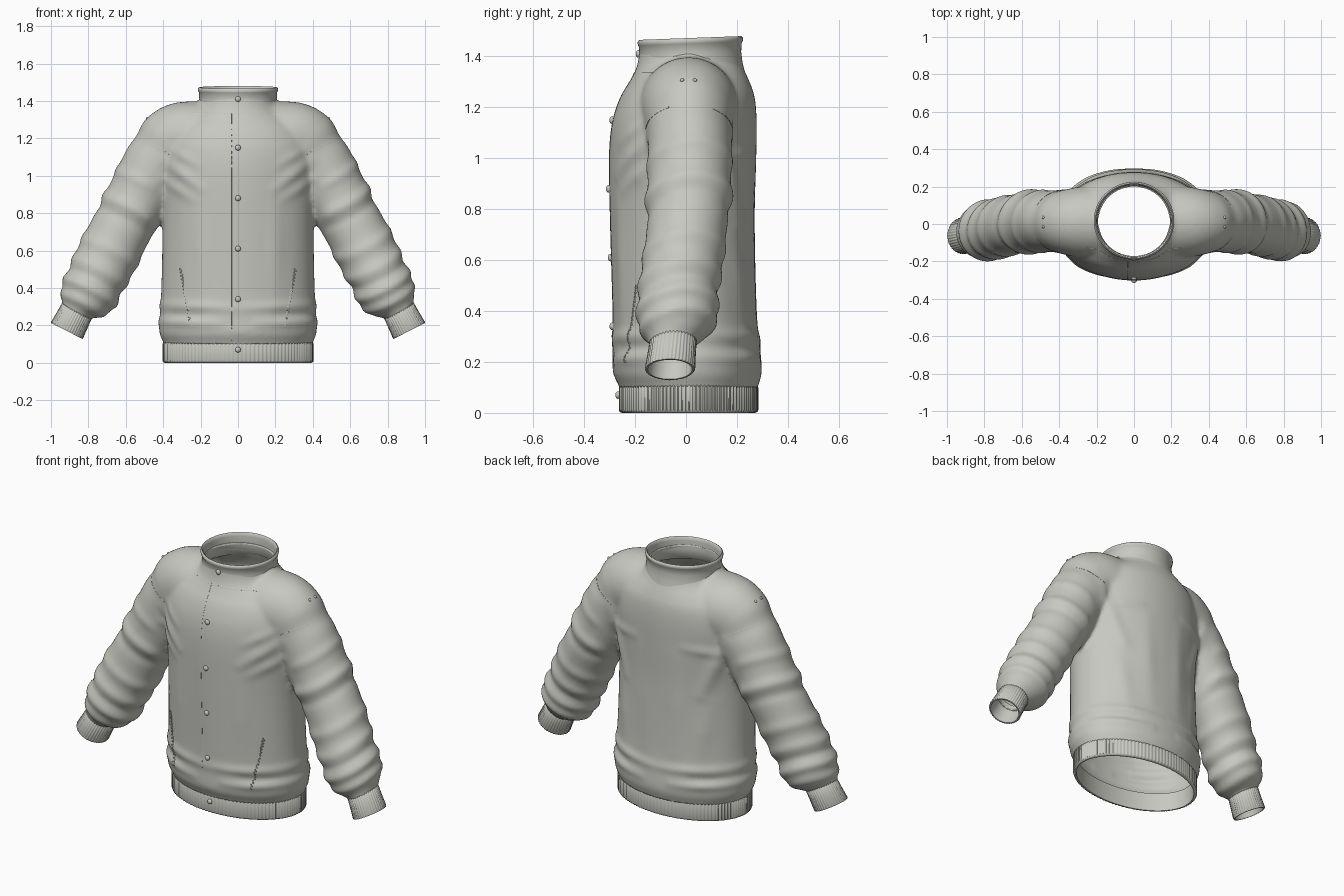
import bpy, bmesh, math
from mathutils import Vector
from mathutils.bvhtree import BVHTree

cube = bpy.data.objects.get("Cube")
if cube:
    bpy.data.objects.remove(cube, do_unlink=True)

cloth = bpy.data.materials.new("warm_grey_cloth")
cloth.use_nodes = True
COLOUR = (0.58, 0.58, 0.54, 1)
cloth.diffuse_color = COLOUR
cloth.node_tree.nodes["Principled BSDF"].inputs["Base Color"].default_value = COLOUR


def add_object(name, bm, angle=60):
    """Turn a bmesh into a shaded, coloured object."""
    mesh = bpy.data.meshes.new(name)
    bm.to_mesh(mesh)
    bm.free()
    mesh.materials.append(cloth)
    obj = bpy.data.objects.new(name, mesh)
    bpy.context.collection.objects.link(obj)
    bpy.ops.object.select_all(action='DESELECT')
    obj.select_set(True)
    bpy.context.view_layer.objects.active = obj
    bpy.ops.object.shade_smooth_by_angle(angle=math.radians(angle))
    return obj


def smooth_rows(rows, steps=6):
    """Catmull-Rom interpolation between rows of numbers."""
    out = []
    for i in range(len(rows) - 1):
        quad = [rows[max(i - 1, 0)], rows[i], rows[i + 1], rows[min(i + 2, len(rows) - 1)]]
        for k in range(steps):
            t = k / steps
            out.append([b + t / 2 * (c - a + t * (2*a - 5*b + 4*c - d + t * (3*(b - c) + d - a)))
                        for a, b, c, d in zip(*quad)])
    return out + [rows[-1]]


def loft(bm, rings, closed=False):
    """Skin rings of points; either cap the ends or join last to first."""
    loops = [[bm.verts.new(p) for p in ring] for ring in rings]
    n = len(loops[0])
    for a, b in zip(loops, loops[1:] + (loops[:1] if closed else [])):
        for j in range(n):
            bm.faces.new((a[j], a[(j + 1) % n], b[(j + 1) % n], b[j]))
    if not closed:
        bm.faces.new(loops[0][::-1])
        bm.faces.new(loops[-1])


def oval(centre, u, v, n, rib=0.0):
    """Ellipse of points with half axes u and v and optional knitted ribs."""
    pts = []
    for j in range(n):
        a = 2 * math.pi * j / n
        r = 1 - rib * (j % 4 in (2, 3))
        pts.append(Vector(centre) + r * (math.cos(a) * Vector(u) + math.sin(a) * Vector(v)))
    return pts


# Torso profile: height, half width, front y, back y
TORSO = [(.06, .385, -.25, .27), (.11, .40, -.265, .285), (.16, .42, -.287, .298),
         (.25, .42, -.287, .292), (.40, .41, -.288, .278), (.75, .405, -.298, .27),
         (1.0, .42, -.302, .276), (1.14, .42, -.29, .278), (1.24, .385, -.258, .27),
         (1.30, .32, -.222, .25), (1.35, .24, -.197, .228), (1.40, .203, -.185, .212),
         (1.45, .20, -.18, .21)]
# Sleeve: centre x, centre z, centre y, half width, half depth, tilt
SLEEVE = [(.10, 1.2, .01, .195, .2, 90), (.28, 1.2, .01, .197, .19, 78),
          (.355, 1.16, .01, .2, .175, 50), (.385, 1.11, .012, .19, .166, 34),
          (.44, 1.05, .015, .18, .165, 27), (.568, .815, .01, .166, .162, 27),
          (.635, .695, 0, .163, .157, 27), (.695, .575, -.015, .162, .155, 27),
          (.758, .45, -.033, .157, .156, 27), (.80, .36, -.035, .149, .15, 27),
          (.835, .305, -.045, .12, .12, 27), (.865, .27, -.055, .084, .088, 27),
          (.90, .20, -.06, .078, .083, 27)]

solid = bmesh.new()
loft(solid, [oval((0, (f + b) / 2, z), (w, 0, 0), (0, (b - f) / 2, 0), 72)
             for z, w, f, b in smooth_rows(TORSO)])
for side in (-1, 1):
    rings = []
    for x, z, y, w, d, tilt in smooth_rows(SLEEVE):
        a = math.radians(tilt)
        rings.append(oval((side * x, y, z), (side * w * math.cos(a), 0, w * math.sin(a)), (0, d, 0), 48))
    loft(solid, rings)
bmesh.ops.recalc_face_normals(solid, faces=solid.faces)

# Merge torso and sleeves into one soft skin
blank = add_object("body_blank", solid)
remesh = blank.modifiers.new("merge", 'REMESH')
remesh.mode = 'VOXEL'
remesh.voxel_size = 0.013
soften = blank.modifiers.new("soften", 'SMOOTH')
soften.iterations = 8
merged = bpy.data.meshes.new_from_object(blank.evaluated_get(bpy.context.evaluated_depsgraph_get()))
bpy.data.objects.remove(blank, do_unlink=True)
skin = bmesh.new()
skin.from_mesh(merged)
bpy.data.meshes.remove(merged)
skin.normal_update()

# Folds: start x z, end x z, height, width, face (-1 front, 1 back, 0 both)
FOLDS = [(.39, 1.08, .2, .93, .012, .022, -1), (.4, .98, .25, .88, .009, .02, -1),
         (.36, 1.14, .22, 1.06, .007, .018, -1), (.2, .85, .2, .35, .006, .03, -1),
         (.38, 1.1, .25, .75, .014, .025, 1), (.37, 1.0, .16, 1.02, .008, .02, 1),
         (.12, .95, .1, .4, .006, .035, 1), (.28, .7, .24, .35, .007, .03, 1),
         (0, .29, .42, .31, .011, .018, 0), (.1, .21, .42, .22, .012, .018, 0),
         (.2, .25, .42, .26, -.006, .015, 0)]
# Sleeve creases: distance down the arm, height, width
CREASES = [(.09, .007, .022), (.24, .013, .025), (.31, -.005, .02), (.49, .009, .025),
           (.61, .009, .022), (.67, -.005, .015), (.73, .012, .02), (.81, .01, .018)]
ARM = Vector((.454, 0, -.891))
for v in skin.verts:
    x, y, z = abs(v.co.x), v.co.y, v.co.z
    lift = 0
    if x < .46:
        for x0, z0, x1, z1, height, width, face in FOLDS:
            if face * y < 0:
                continue
            dx, dz = x1 - x0, z1 - z0
            t = ((x - x0) * dx + (z - z0) * dz) / (dx * dx + dz * dz)
            t = min(max(t, 0), 1)
            far = (x - x0 - t * dx) ** 2 + (z - z0 - t * dz) ** 2
            lift += height * (1 - .6 * abs(2 * t - 1)) * math.exp(-far / (2 * width * width))
    if x > .43 and z < 1.25:
        s = (Vector((x, 0, z)) - Vector((.44, 0, 1.05))).dot(ARM)
        s += .025 * math.sin(9 * y + math.copysign(1, v.co.x))
        fade = min((x - .43) / .06, 1)
        lift += fade * sum(h * math.exp(-(s - p) ** 2 / (2 * w * w)) for p, h, w in CREASES)
    v.co += v.normal * lift
skin.normal_update()
surface = BVHTree.FromBMesh(skin)


def on_body(x, z, face=-1):
    """Point on the front (-1) or back (1) of the garment."""
    hit = surface.ray_cast(Vector((x, face * 2, z)), Vector((0, -face, 0)))
    return hit[0], hit[1]


# Open the hem, neck and wrists, then give the cloth thickness
def cut(centre, normal, keep_away=0):
    faces = [f for f in skin.faces if f.calc_center_median().x * math.copysign(1, centre[0]) > keep_away]
    geom = set(faces)
    for f in faces:
        geom.update(f.verts)
        geom.update(f.edges)
    bmesh.ops.bisect_plane(skin, geom=list(geom), plane_co=centre, plane_no=normal, clear_outer=True)


cut((0, 0, .1), (0, 0, -1), -9)
cut((0, 0, 1.42), (0, 0, 1), -9)
for side in (-1, 1):
    cut((side * .872, -.055, .255), (side * ARM.x, 0, ARM.z), .7)
body = add_object("jacket_body", skin, 80)
thick = body.modifiers.new("cloth_thickness", 'SOLIDIFY')
thick.thickness = 0.01
thick.offset = -1


# Ribbed hem band: height, inset
bm = bmesh.new()
HEM = [(.0, .012), (.004, .003), (.012, 0), (.1, 0), (.113, .006), (.113, .022), (.0, .02)]
loft(bm, [oval((0, .01, z), (.404 - i, 0, 0), (0, .274 - i, 0), 440, .012 if i < .01 else 0)
          for z, i in HEM], True)
bmesh.ops.recalc_face_normals(bm, faces=bm.faces)
add_object("hem_band", bm, 50)

# Ribbed cuffs
CUFF = [(0, .084), (.006, .09), (.06, .092), (.126, .096), (.132, .093), (.132, .084), (0, .077)]
for side, label in ((1, "left"), (-1, "right")):
    bm = bmesh.new()
    loft(bm, [oval((side * (.856 + .454 * s), -.05 - .1 * s, .288 - .891 * s),
                   (side * .891 * r, 0, .454 * r), (0, r * 1.03, 0), 160, .03 if r > .085 else 0)
              for s, r in CUFF], True)
    bmesh.ops.recalc_face_normals(bm, faces=bm.faces)
    add_object(label + "_cuff", bm, 50)

# Standing collar with a piped rim, leaning up toward the back
bm = bmesh.new()
COLLAR = [(1.33, .222), (1.37, .212), (1.41, .207), (1.445, .209), (1.45, .213), (1.46, .215),
          (1.468, .213), (1.472, .207), (1.468, .201), (1.45, .199), (1.40, .195), (1.35, .2)]
loft(bm, [[p + Vector((0, 0, p.y * .037)) for p in oval((0, .017, z), (r, 0, 0), (0, r * .965, 0), 96)]
          for z, r in COLLAR], True)
bmesh.ops.recalc_face_normals(bm, faces=bm.faces)
add_object("collar", bm)

# Snap buttons down the front
bm = bmesh.new()
for z in (.07, .34, .61, .88, 1.15, 1.41):
    y = {.07: -.264, 1.41: -.184}.get(z) or on_body(0, z)[0].y
    made = bmesh.ops.create_uvsphere(bm, u_segments=16, v_segments=8, radius=.015)
    for v in made["verts"]:
        v.co = Vector((v.co.x, v.co.y * .7 + y - .003, v.co.z + z))
add_object("snap_buttons", bm)


def seam(name, start, end, face=-1, steps=40):
    """Thin raised stitch line laid over the cloth."""
    rings = []
    for k in range(steps + 1):
        t = k / steps
        p, n = on_body(start[0] + t * (end[0] - start[0]), start[1] + t * (end[1] - start[1]), face)
        if p is None:
            continue
        along = Vector((end[0] - start[0], 0, end[1] - start[1]))
        rings.append(oval(p, n * .002, n.cross(along).normalized() * .003, 6))
    seam_mesh = bmesh.new()
    loft(seam_mesh, rings)
    bmesh.ops.recalc_face_normals(seam_mesh, faces=seam_mesh.faces)
    add_object(name, seam_mesh)


# Placket edge, yoke and sleeve seams
seam("placket_seam", (-.036, .12), (-.036, 1.34))
seam("front_yoke_seam", (-.25, 1.335), (.25, 1.335))
for side, label in ((1, "left"), (-1, "right")):
    for face, where in ((-1, "front"), (1, "back")):
        seam(label + "_sleeve_seam_" + where, (side * .37, 1.115), (side * .525, 1.2), face, 20)
    # Slanted pocket zip made of alternating teeth
    bm = bmesh.new()
    for k in range(34):
        t = k / 33
        p, n = on_body(side * (.305 - .055 * t), .5 - .3 * t)
        made = bmesh.ops.create_cube(bm, size=1)
        for v in made["verts"]:
            shift = .004 * (k % 2 * 2 - 1)
            v.co = p + Vector((v.co.x * .009 + shift, v.co.y * .007, v.co.z * .006))
    add_object(label + "_pocket_zip", bm, 30)
    # Shoulder eyelets
    bm = bmesh.new()
    for y in (-.015, .035):
        top = surface.ray_cast(Vector((side * .485, y, 2)), Vector((0, 0, -1)))[0]
        made = bmesh.ops.create_uvsphere(bm, u_segments=10, v_segments=6, radius=.008)
        bmesh.ops.translate(bm, verts=made["verts"], vec=top)
    add_object(label + "_shoulder_eyelets", bm)
